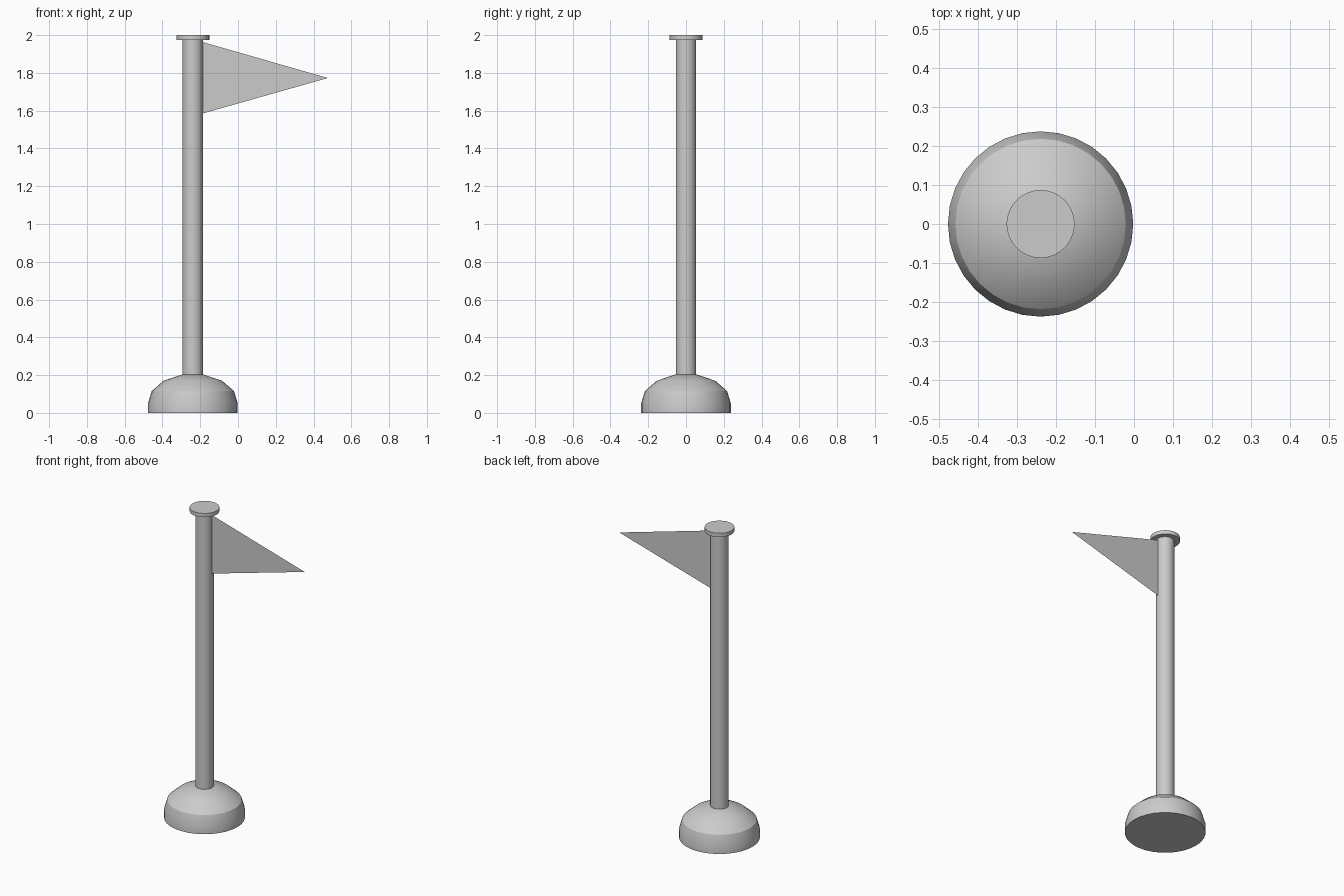
import bpy, bmesh
from math import radians, cos, sin, tau

if "Cube" in bpy.data.objects:
    bpy.data.objects.remove(bpy.data.objects["Cube"])

AXIS_X = -0.239   # centre line of the pole
SIDES = 32


def new_object(name, bm):
    mesh = bpy.data.meshes.new(name)
    bm.to_mesh(mesh)
    bm.free()
    obj = bpy.data.objects.new(name, mesh)
    bpy.context.collection.objects.link(obj)
    return obj


def lathe(name, profile, smooth_angle):
    """Closed turned solid from (radius, height) points, bottom to top."""
    bm = bmesh.new()
    rings = [[bm.verts.new((r * cos(tau * i / SIDES), r * sin(tau * i / SIDES), z))
              for i in range(SIDES)] for r, z in profile]
    for low, high in zip(rings, rings[1:]):
        for i in range(SIDES):
            j = (i + 1) % SIDES
            bm.faces.new((low[i], low[j], high[j], high[i]))
    bm.faces.new(rings[0][::-1])
    bm.faces.new(rings[-1])
    obj = new_object(name, bm)
    obj.location.x = AXIS_X
    bpy.ops.object.select_all(action='DESELECT')
    obj.select_set(True)
    bpy.context.view_layer.objects.active = obj
    bpy.ops.object.shade_smooth_by_angle(angle=radians(smooth_angle))
    return obj


# Domed foot, with a crease above the lower band
lathe("base", [(0.237, 0), (0.237, 0.052), (0.218, 0.115),
               (0.155, 0.17), (0.054, 0.204)], 24)

# Pole and its flat disc cap
lathe("pole", [(0.054, 0.204), (0.054, 1.975)], 30)
lathe("pole_cap", [(0.087, 1.975), (0.087, 2.0)], 30)

# Pennant: a single triangular sheet
bm = bmesh.new()
bm.faces.new([bm.verts.new(p) for p in
              ((-0.187, 0, 1.585), (0.476, 0, 1.773), (-0.187, 0, 1.963))])
new_object("pennant", bm)
